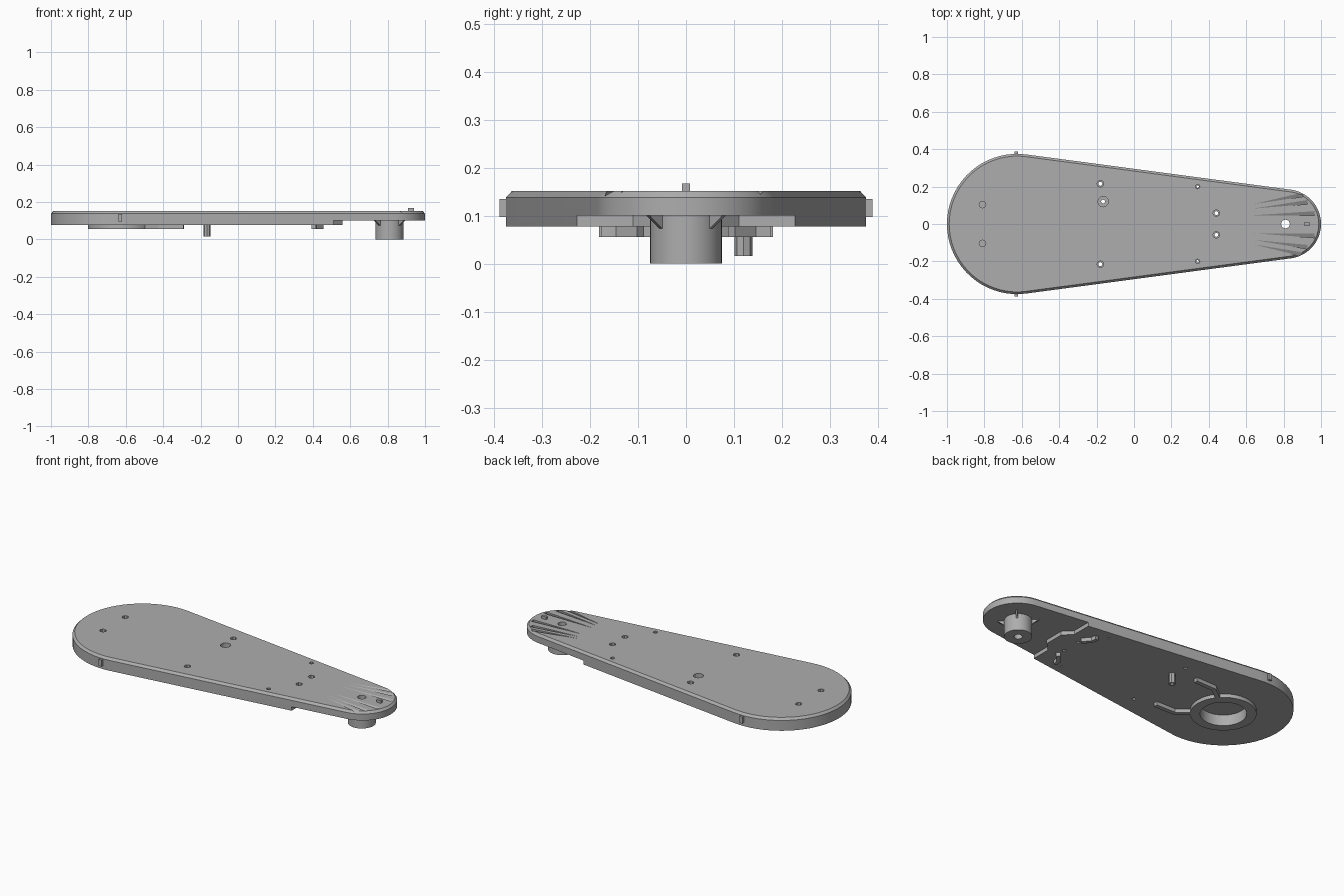
import bpy, bmesh, math
from mathutils import Vector

cube = bpy.data.objects.get("Cube")
if cube:
    bpy.data.objects.remove(cube, do_unlink=True)

grey = bpy.data.materials.new("plain grey")
grey.use_nodes = True
GREY = (0.42, 0.42, 0.42, 1)
grey.diffuse_color = GREY
grey.node_tree.nodes["Principled BSDF"].inputs["Base Color"].default_value = GREY

BOTTOM, STEP, TOP = 0.077, 0.1, 0.151
BIG, NOSE = (-0.625, 0), (0.815, 0)


def loft(name, loops):
    """Closed solid through equal-length loops of 3D points."""
    bm = bmesh.new()
    rings = [[bm.verts.new(p) for p in loop] for loop in loops]
    n = len(rings[0])
    for a, b in zip(rings, rings[1:]):
        for i in range(n):
            j = (i + 1) % n
            bm.faces.new((a[i], a[j], b[j], b[i]))
    bm.faces.new(rings[0][::-1])
    bm.faces.new(rings[-1])
    bmesh.ops.recalc_face_normals(bm, faces=bm.faces)
    mesh = bpy.data.meshes.new(name)
    bm.to_mesh(mesh)
    bm.free()
    mesh.materials.append(grey)
    obj = bpy.data.objects.new(name, mesh)
    bpy.context.collection.objects.link(obj)
    return obj


def prism(name, pts, z0, z1):
    return loft(name, [[(x, y, z) for x, y in pts] for z in (z0, z1)])


def circle(c, r, n=32):
    return [(c[0] + r * math.cos(2 * math.pi * i / n),
             c[1] + r * math.sin(2 * math.pi * i / n)) for i in range(n)]


def box(name, x0, x1, y0, y1, z0, z1):
    return prism(name, [(x0, y0), (x1, y0), (x1, y1), (x0, y1)], z0, z1)


def strip(name, path, width, z0, z1):
    """Bar of even width following a flat path."""
    pts = [Vector(p) for p in path]
    left, right = [], []
    for i, p in enumerate(pts):
        d = (pts[min(i + 1, len(pts) - 1)] - pts[max(i - 1, 0)]).normalized()
        side = Vector((-d.y, d.x)) * width / 2
        left.append(tuple(p + side))
        right.append(tuple(p - side))
    return prism(name, left + right[::-1], z0, z1)


def cut(target, cutter):
    mod = target.modifiers.new("cut", 'BOOLEAN')
    mod.operation, mod.solver, mod.object = 'DIFFERENCE', 'EXACT', cutter
    bpy.context.view_layer.objects.active = target
    bpy.ops.object.modifier_apply(modifier=mod.name)
    bpy.data.objects.remove(cutter, do_unlink=True)


def outline(inset, z):
    """Teardrop: two arcs joined by tangents."""
    R, r = 0.375 - inset, 0.185 - inset
    phi = math.acos((R - r) / (NOSE[0] - BIG[0]))
    pts = []
    for c, rad, a0, a1, n in ((BIG, R, phi, 2 * math.pi - phi, 36),
                              (NOSE, r, -phi, phi, 24)):
        for i in range(n + 1):
            a = a0 + (a1 - a0) * i / n
            pts.append((c[0] + rad * math.cos(a), c[1] + rad * math.sin(a), z))
    return pts


# Main cover plate with a narrow chamfer on its top edge
plate = loft("cover_plate", [outline(0, BOTTOM), outline(0, 0.138), outline(0.012, TOP)])

# Raised underside at the nose, leaving a tongue in the middle
cut(plate, prism("step_cutter", [(0.51, -0.4), (1.1, -0.4), (1.1, 0.4), (0.51, 0.4),
                                 (0.51, 0.11), (0.56, 0.06), (0.56, -0.06), (0.51, -0.11)],
                 0.0, STEP))

# Shallow radial grooves on the nose
for y0, y1 in ((0.04, 0.06), (0.07, 0.12), (0.09, 0.16)):
    for s in (-1, 1):
        tip = Vector((0.64, s * y0 * 1.2, TOP))
        end = Vector((1.0 - y1 * 0.6, s * y1, TOP))
        side = Vector((0, 0.014, 0))
        up = Vector((0, 0, 0.02))
        drop = Vector((0, 0, -0.011))
        cut(plate, loft("groove_cutter", [
            [tip - side * 0.1, tip + side * 0.1, tip + side * 0.1 + up, tip - side * 0.1 + up],
            [end - side + drop, end + side * 0.6, end + side + up, end - side + up]]))

# Screw holes with countersunk tops
for x, y, through in ((-0.81, 0.104, False), (-0.18, 0.215, True),
                      (0.44, 0.058, True), (0.34, 0.2, True)):
    for s in (-1, 1):
        r = 0.012 if x == 0.34 else 0.018
        cut(plate, prism("hole_cutter", circle((x, s * y), r, 8), 0.115, 0.2))
        if through:
            cut(plate, prism("hole_cutter", circle((x, s * y), r * 0.6, 8), 0.0, 0.13))

# Bearing seat ring under the wide end
ring = prism("bearing_ring", circle(BIG, 0.178, 40), 0.055, BOTTOM)
cut(ring, prism("bearing_cutter", circle(BIG, 0.125, 40), 0.0, 0.2))
cut(plate, prism("bearing_cutter", circle(BIG, 0.125, 40), 0.0, 0.12))

# Hollow post under the middle
POST = (-0.165, 0.12)
post = prism("hollow_post", circle(POST, 0.019, 8), 0.016, BOTTOM + 0.005)
cut(post, prism("post_cutter", circle(POST, 0.011, 8), 0.0, 0.2))
cut(plate, prism("post_cutter", circle(POST, 0.011, 8), 0.0, 0.2))
cut(plate, prism("post_cutter", circle(POST, 0.028, 12), 0.12, 0.2))

# Pivot boss under the nose, bored right through
PIVOT = (0.81, 0)
boss = prism("pivot_boss", circle(PIVOT, 0.075, 40), 0.0, STEP + 0.005)
for part in (boss, plate):
    cut(part, prism("bore_cutter", circle(PIVOT, 0.023, 20), -0.1, 0.3))

# Small gussets around the boss
for i in range(4):
    a = math.radians(45 + 90 * i)
    d = Vector((math.cos(a), math.sin(a), 0))
    t = Vector((-d.y, d.x, 0)) * 0.005
    c = Vector((PIVOT[0], PIVOT[1], 0))
    tri = [c + d * 0.07 + Vector((0, 0, 0.07)),
           c + d * 0.07 + Vector((0, 0, STEP + 0.002)),
           c + d * 0.115 + Vector((0, 0, STEP + 0.002))]
    loft("boss_gusset", [[p - t for p in tri], [p + t for p in tri]])

# Mirrored underside bars and side pins
for s, side in ((1, "left"), (-1, "right")):
    strip(side + "_ring_arm", [(-0.5, s * 0.105), (-0.42, s * 0.165), (-0.29, s * 0.168)],
          0.026, 0.055, BOTTOM + 0.002)
    strip(side + "_clip_bar", [(0.405, s * 0.175), (0.41, s * 0.14), (0.45, s * 0.095)],
          0.022, 0.055, BOTTOM + 0.002)
    ys = sorted((s * 0.36, s * 0.388))
    box(side + "_side_pin", -0.64, -0.62, ys[0], ys[1], 0.097, 0.135)

# Locating tab on the nose
box("nose_tab", 0.91, 0.94, -0.008, 0.008, 0.14, 0.167)

# Smooth the round parts, keep the edges crisp
bpy.ops.object.select_all(action='DESELECT')
for obj in (plate, ring, boss):
    obj.select_set(True)
bpy.context.view_layer.objects.active = plate
bpy.ops.object.shade_smooth_by_angle(angle=math.radians(25))
